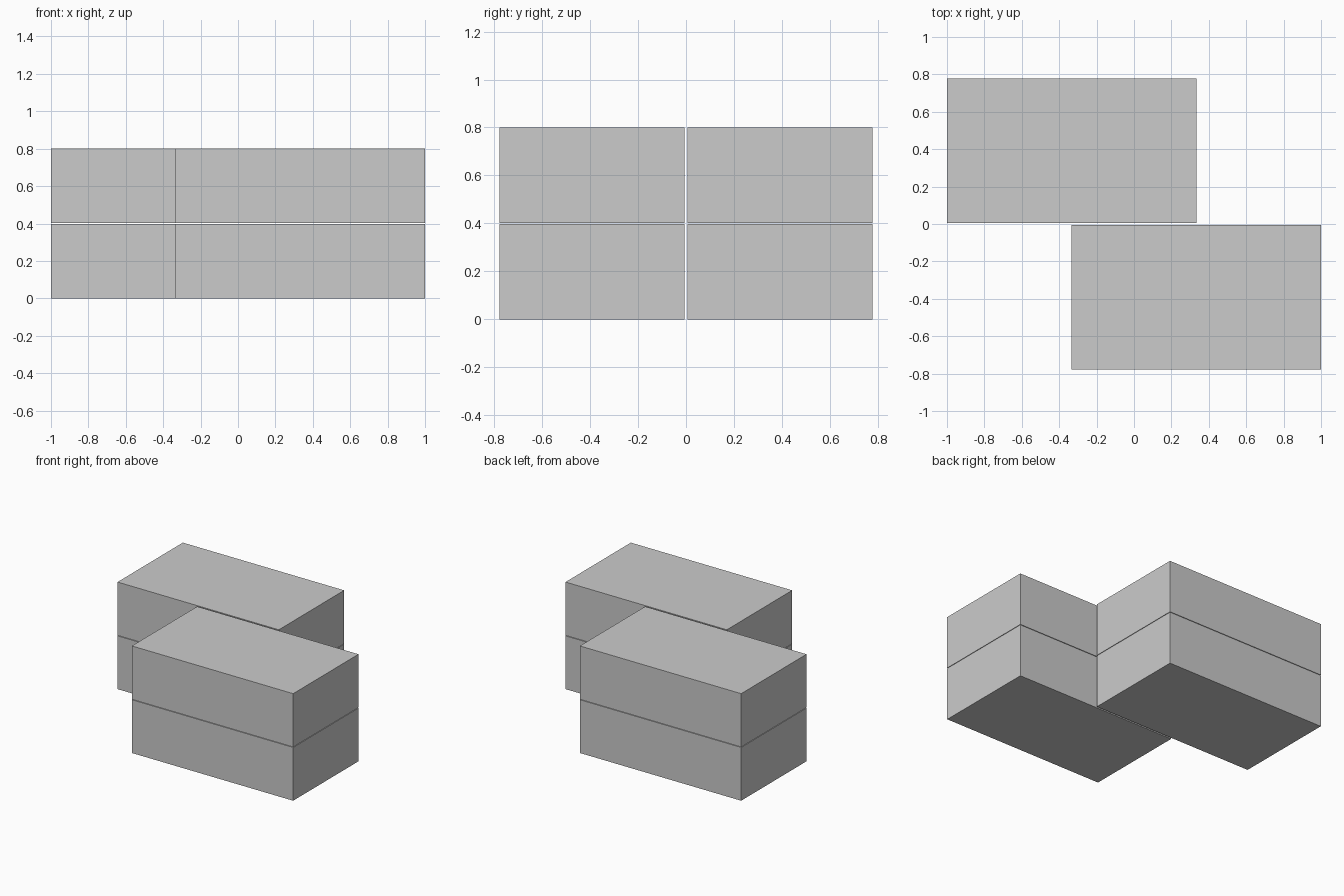
import bpy

if "Cube" in bpy.data.objects:
    bpy.data.objects.remove(bpy.data.objects["Cube"])

LENGTH, DEPTH, LAYER = 4 / 3, 0.771, 0.4
GAP_Y, GAP_Z = 0.012, 0.004


def block(name, center, size):
    bpy.ops.mesh.primitive_cube_add(size=1, location=center)
    obj = bpy.context.object
    obj.name = name
    obj.scale = size
    bpy.ops.object.transform_apply(location=False, rotation=False, scale=True)
    return obj


# Two staggered stacks, each of two blocks with a hairline seam
height = LAYER - GAP_Z / 2
for row, side in (("front", 1), ("back", -1)):
    x = side * (1 - LENGTH / 2)
    y = -side * (GAP_Y + DEPTH) / 2
    block(f"{row}_lower_block", (x, y, height / 2), (LENGTH, DEPTH, height))
    block(f"{row}_upper_block", (x, y, 2 * LAYER - height / 2), (LENGTH, DEPTH, height))
